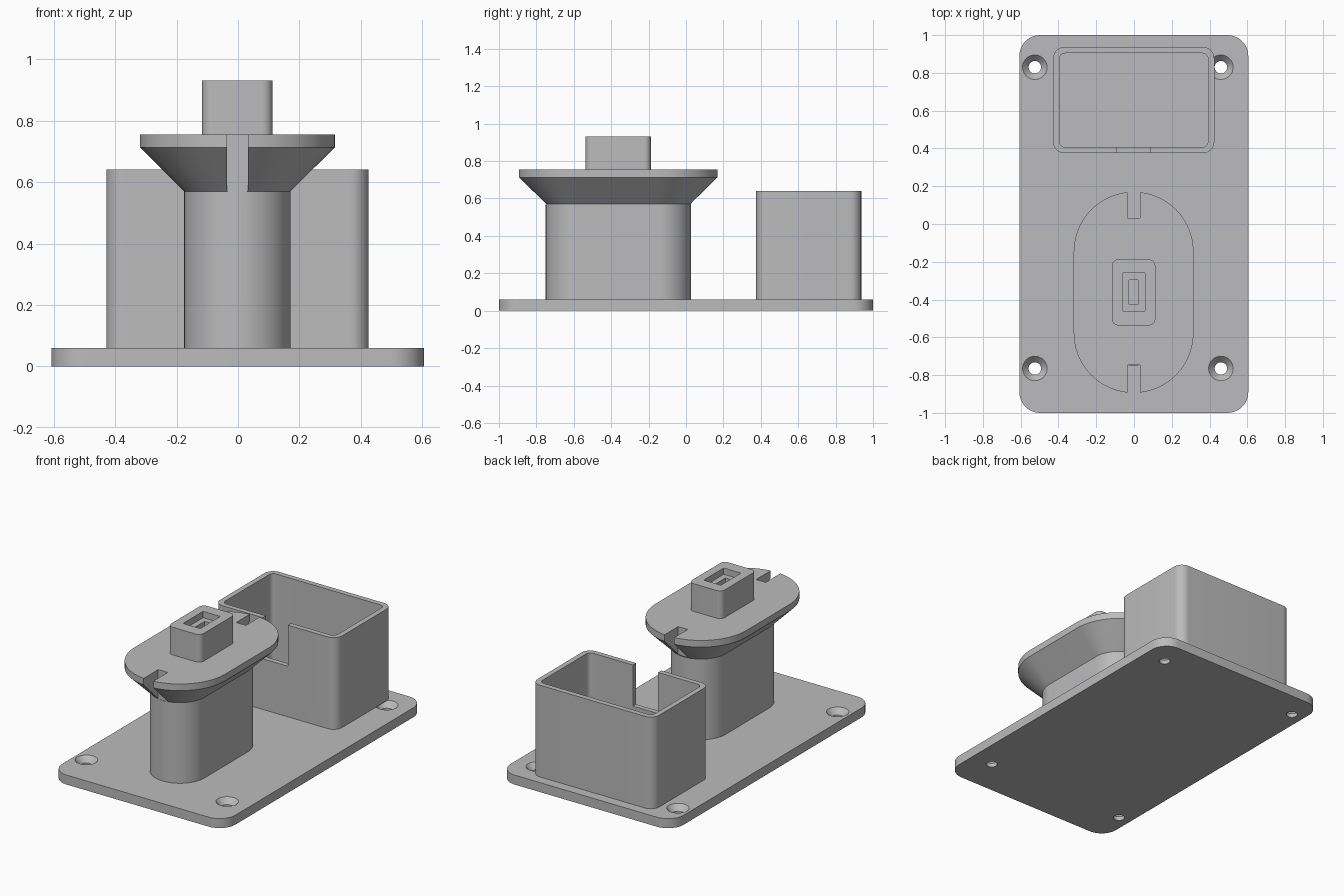
import bpy, bmesh, math

if "Cube" in bpy.data.objects:
    bpy.data.objects.remove(bpy.data.objects["Cube"])

GREY = bpy.data.materials.new("light grey plastic")
GREY.diffuse_color = (0.5, 0.5, 0.51, 1)
GREY.use_nodes = True
GREY.node_tree.nodes["Principled BSDF"].inputs["Base Color"].default_value = GREY.diffuse_color


def rounded(x0, x1, y0, y1, r, seg=12):
    """Outline of a rounded rectangle, counter-clockwise."""
    if r <= 0:
        return [(x0, y0), (x1, y0), (x1, y1), (x0, y1)]
    pts = []
    corners = [(x1 - r, y1 - r), (x0 + r, y1 - r), (x0 + r, y0 + r), (x1 - r, y0 + r)]
    for k, (cx, cy) in enumerate(corners):
        for i in range(seg + 1):
            a = (k + i / seg) * math.pi / 2
            pts.append((cx + r * math.cos(a), cy + r * math.sin(a)))
    return pts


def circle(cx, cy, r, n=40):
    return [(cx + r * math.cos(2 * math.pi * i / n), cy + r * math.sin(2 * math.pi * i / n))
            for i in range(n)]


def loft(name, layers):
    """Solid through outlines of equal length, each given with its height."""
    bm = bmesh.new()
    rings = [[bm.verts.new((x, y, z)) for x, y in pts] for pts, z in layers]
    bm.faces.new(rings[0][::-1])
    bm.faces.new(rings[-1])
    for lo, hi in zip(rings, rings[1:]):
        for i in range(len(lo)):
            j = (i + 1) % len(lo)
            bm.faces.new((lo[i], lo[j], hi[j], hi[i]))
    bmesh.ops.remove_doubles(bm, verts=bm.verts, dist=1e-5)
    mesh = bpy.data.meshes.new(name)
    bm.to_mesh(mesh)
    bm.free()
    mesh.materials.append(GREY)
    ob = bpy.data.objects.new(name, mesh)
    bpy.context.collection.objects.link(ob)
    return ob


def prism(name, pts, z0, z1):
    return loft(name, [(pts, z0), (pts, z1)])


def finish(ob, cutters=()):
    """Cut away the cutters, then smooth the curved sides."""
    bpy.ops.object.select_all(action='DESELECT')
    bpy.context.view_layer.objects.active = ob
    ob.select_set(True)
    for c in cutters:
        m = ob.modifiers.new("cut", 'BOOLEAN')
        m.operation, m.solver, m.object = 'DIFFERENCE', 'EXACT', c
        bpy.ops.object.modifier_apply(modifier=m.name)
        bpy.data.objects.remove(c)
    bpy.ops.object.shade_smooth_by_angle(angle=math.radians(30))


# base plate with four countersunk screw holes
plate = prism("base_plate", rounded(-0.607, 0.605, -1, 1, 0.11), 0, 0.06)
holes = []
for x in (-0.525, 0.46):
    for y in (-0.765, 0.83):
        holes.append(loft("screw_hole", [(circle(x, y, 0.033), -0.02), (circle(x, y, 0.033), 0.025),
                                         (circle(x, y, 0.065), 0.06), (circle(x, y, 0.065), 0.08)]))
finish(plate, holes)

# open storage box with a notch in its front wall
box = prism("storage_box", rounded(-0.428, 0.425, 0.375, 0.937, 0.06), 0.06, 0.64)
finish(box, [prism("box_cavity", rounded(-0.395, 0.392, 0.407, 0.904, 0.03), 0.0, 0.7),
             prism("box_notch", rounded(-0.09, 0.087, 0.3, 0.5, 0), 0.38, 0.7)])


# pedestal: oval post flaring out to an oval shelf, slotted at both ends
def oval(r):
    h = 0.215 + r
    return rounded(-0.002 - r, -0.002 + r, -0.362 - h, -0.362 + h, r, 24)


pedestal = loft("pedestal", [(oval(0.173), 0.06), (oval(0.173), 0.57),
                             (oval(0.317), 0.713), (oval(0.317), 0.755)])
finish(pedestal, [prism("front_slot", rounded(-0.035, 0.032, -1, -0.747, 0), 0.568, 0.9),
                  prism("back_slot", rounded(-0.035, 0.032, 0.033, 0.3, 0), 0.568, 0.9)])

# connector block with a stepped socket
block = prism("connector_block", rounded(-0.117, 0.113, -0.537, -0.187, 0.035), 0.755, 0.93)
finish(block, [prism("socket", rounded(-0.062, 0.058, -0.46, -0.26, 0), 0.89, 1),
               prism("socket_slot", rounded(-0.026, 0.022, -0.425, -0.297, 0), 0.80, 1)])
